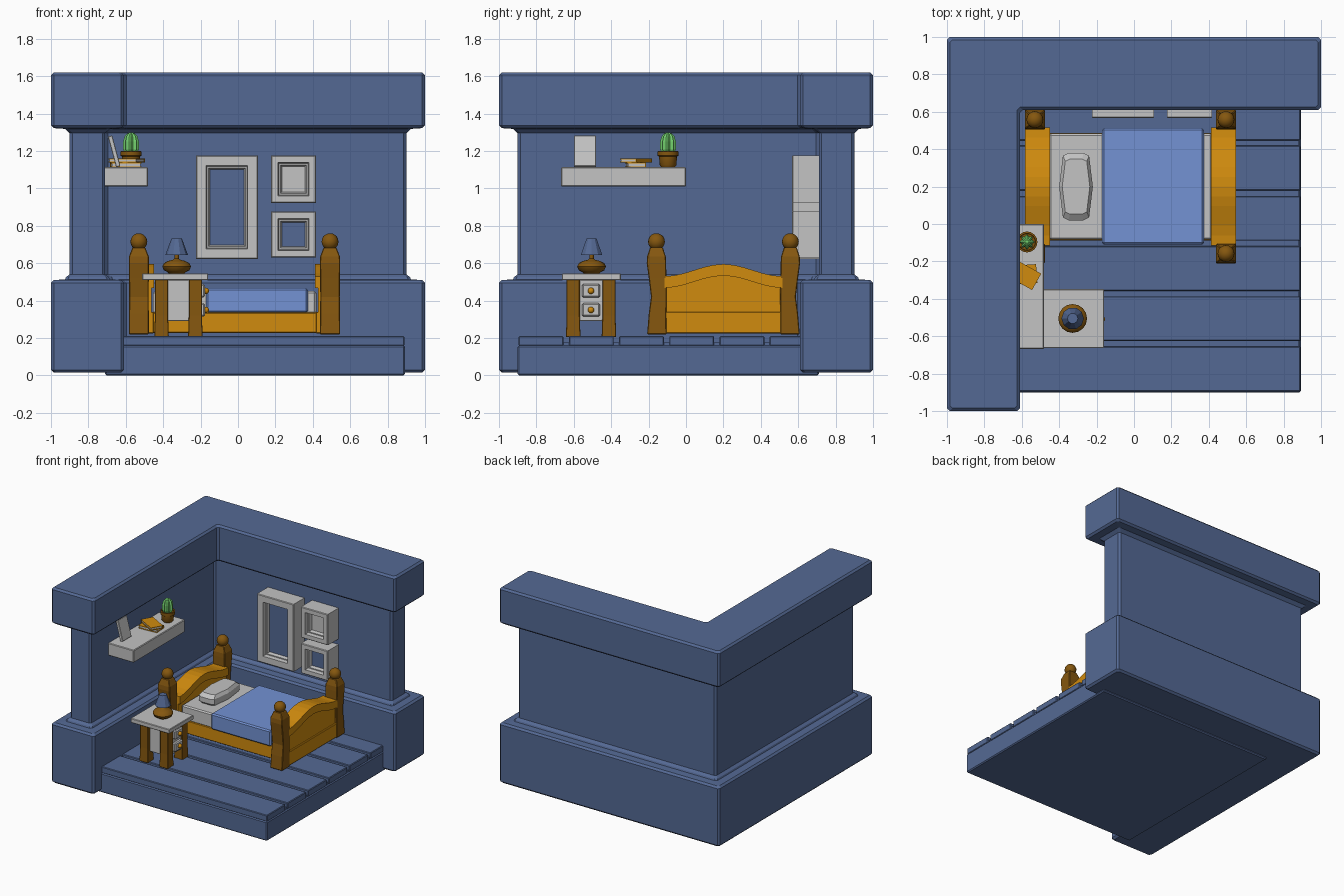
import bpy, bmesh, math
from mathutils import Vector, Matrix

if "Cube" in bpy.data.objects:
    bpy.data.objects.remove(bpy.data.objects["Cube"])


def mat(name, rgb):
    m = bpy.data.materials.new(name)
    lin = [((c / 255 + 0.055) / 1.055) ** 2.4 if c > 10 else c / 255 / 12.92 for c in rgb]
    m.diffuse_color = (*lin, 1)
    m.use_nodes = True
    m.node_tree.nodes["Principled BSDF"].inputs["Base Color"].default_value = m.diffuse_color
    return m


WALL = mat("slate_blue", (84, 105, 148))
WHITE = mat("light_grey", (195, 195, 195))
ORANGE = mat("honey_wood", (208, 139, 14))
BROWN = mat("dark_wood", (133, 87, 15))
BLUE = mat("blanket_blue", (115, 146, 211))
GREEN = mat("cactus_green", (115, 208, 110))


def finish(name, bm, m, bevel=0.0, smooth=False):
    bmesh.ops.recalc_face_normals(bm, faces=bm.faces)
    me = bpy.data.meshes.new(name)
    bm.to_mesh(me)
    bm.free()
    me.materials.append(m)
    ob = bpy.data.objects.new(name, me)
    bpy.context.collection.objects.link(ob)
    if bevel:
        b = ob.modifiers.new("bevel", 'BEVEL')
        b.width, b.segments, b.limit_method = bevel, 1, 'ANGLE'
    if smooth:
        bpy.ops.object.select_all(action='DESELECT')
        ob.select_set(True)
        bpy.context.view_layer.objects.active = ob
        bpy.ops.object.shade_smooth_by_angle(angle=math.radians(40))
    return ob


def loft(name, rings, m, bevel=0.0, smooth=False):
    """Skin equal-length rings of points and cap both ends."""
    bm = bmesh.new()
    vs = [[bm.verts.new(p) for p in r] for r in rings]
    n = len(vs[0])
    for a, b in zip(vs, vs[1:]):
        for i in range(n):
            j = (i + 1) % n
            bm.faces.new((a[i], a[j], b[j], b[i]))
    bm.faces.new(vs[0][::-1])
    bm.faces.new(vs[-1])
    return finish(name, bm, m, bevel, smooth)


def box(name, x, y, z, m, bevel=0.004):
    ring = lambda h: [(x[0], y[0], h), (x[1], y[0], h), (x[1], y[1], h), (x[0], y[1], h)]
    return loft(name, [ring(z[0]), ring(z[1])], m, bevel)


def lathe(name, c, prof, m, n=16, rib=1.0, smooth=True):
    rings = [[(c[0] + r * (rib if i % 2 else 1) * math.cos(2 * math.pi * i / n),
               c[1] + r * (rib if i % 2 else 1) * math.sin(2 * math.pi * i / n), z)
              for i in range(n)] for r, z in prof]
    return loft(name, rings, m, 0, smooth)


def ball(name, c, r, m):
    bm = bmesh.new()
    bmesh.ops.create_uvsphere(bm, u_segments=16, v_segments=10, radius=r)
    bmesh.ops.translate(bm, vec=c, verts=bm.verts)
    return finish(name, bm, m, 0, True)


# L-shaped wall: plinth, thin middle and cap in one offset profile
def l_ring(o, z, c=0.015):
    e, i, k = 0.9 + o, 0.71 - o, 0.71 - o
    pts = [Vector(p) for p in ((-e, -e), (-i, -e), (-i, k), (e, k), (e, e), (-e, e))]
    out = []
    for a, p, b in zip(pts[-1:] + pts[:-1], pts, pts[1:] + pts[:1]):
        for q in (a, b):
            s = p + (q - p).normalized() * c
            out.append((s.x, s.y, z))
    return out


wall_profile = [(0.085, 0.015), (0.1, 0.03), (0.1, 0.495), (0.085, 0.51), (0.025, 0.513),
                (0.02, 0.525), (0, 0.54), (0, 1.295), (0.025, 1.318), (0.085, 1.322),
                (0.1, 1.337), (0.1, 1.605), (0.085, 1.62)]
loft("corner_wall", [l_ring(o, z) for o, z in wall_profile], WALL)

# Floor slab and planks
box("floor_slab", (-0.71, 0.893), (-0.9, 0.71), (0, 0.16), WALL, 0.008)
for i in range(6):
    y = -0.895 + i * 0.2685
    box(f"floor_plank_{i}", (-0.7, 0.89), (y, y + 0.24), (0.158, 0.21), WALL, 0.005)
box("plank_underlay", (-0.7, 0.88), (-0.88, 0.7), (0.15, 0.175), WALL, 0)

# Bed posts with ball finials
CY = 0.2
for ex, cx in (("head", -0.53), ("foot", 0.492)):
    for s, side in ((-1, "front"), (1, "back")):
        rings = []
        for z, off, hw, hx in ((0.22, 0.356, 0.052, 0.054), (0.33, 0.352, 0.047, 0.053),
                               (0.42, 0.345, 0.042, 0.052), (0.52, 0.352, 0.047, 0.053),
                               (0.60, 0.358, 0.052, 0.054), (0.635, 0.358, 0.050, 0.053),
                               (0.685, 0.358, 0.034, 0.034)):
            cy = CY + s * off
            rings.append([(cx + a * hx, cy + b * hw, z)
                          for a, b in ((-1, -1), (1, -1), (1, 1), (-1, 1))])
        loft(f"{ex}_post_{side}", rings, BROWN, 0.004)
        ball(f"{ex}_finial_{side}", (cx, CY + s * 0.358, 0.715), 0.045, BROWN)


# Arched end boards: thick arched rail, thin panel, bottom rail
def arch(t):
    return 0.53 + 0.065 * (0.5 + 0.5 * math.cos(math.pi * t))


def arched(name, x0, x1, hw, low, top, m):
    ts = [-1 + i / 6 for i in range(13)]
    up = [(CY + t * hw, arch(t) + top) for t in ts]
    dn = [(CY + t * hw, low if low else arch(t) - 0.062) for t in reversed(ts)]
    loft(name, [[(x, y, z) for y, z in up + dn] for x in (x0, x1)], m)


for ex, x0, x1 in (("head", -0.582, -0.448), ("foot", 0.413, 0.545)):
    arched(ex + "_arch_rail", x0, x1, 0.315, None, 0, ORANGE)
    arched(ex + "_panel", x0 + 0.015, x1 - 0.015, 0.315, 0.3, -0.03, ORANGE)
    box(ex + "_bottom_rail", (x0 + 0.003, x1 - 0.003), (CY - 0.315, CY + 0.315), (0.225, 0.34), ORANGE)

# Bed base, mattress, blanket, pillow
box("bed_side_rails", (-0.48, 0.44), (-0.087, 0.487), (0.228, 0.335), ORANGE)
box("mattress", (-0.455, 0.42), (-0.084, 0.484), (0.33, 0.45), WHITE, 0.01)
box("blanket", (-0.17, 0.374), (-0.11, 0.512), (0.335, 0.466), BLUE, 0.01)
half = [(0.04, -0.18), (0.07, -0.165), (0.09, 0), (0.07, 0.165), (0.04, 0.18)]
outline = half + [(-x, -y) for x, y in half]
loft("pillow", [[(-0.31 + x * s, CY + y * s, z) for x, y in outline]
                for s, z in ((0.9, 0.445), (1, 0.465), (1, 0.505), (0.82, 0.53))], WHITE)

# Bedside table
box("table_top", (-0.513, -0.16), (-0.663, -0.348), (0.51, 0.546), WHITE)
for lx in (-0.409, -0.228):
    for ly in (-0.603, -0.412):
        loft("table_leg", [[(lx + a * h, ly + b * h, z) for a, b in ((-1, -1), (1, -1), (1, 1), (-1, 1))]
                           for z, h in ((0.205, 0.039), (0.32, 0.035), (0.512, 0.035))], BROWN, 0.003)
box("table_cabinet", (-0.42, -0.205), (-0.61, -0.405), (0.29, 0.512), WHITE)
for z in (0.35, 0.452):
    box("drawer_front", (-0.21, -0.177), (-0.557, -0.459), (z - 0.036, z + 0.036), WHITE, 0.008)
    ball("drawer_knob", (-0.172, -0.508, z), 0.017, ORANGE)

# Table lamp
L = (-0.328, -0.505)
lathe("lamp_base", L, [(0.042, 0.545), (0.05, 0.553), (0.068, 0.562), (0.077, 0.582), (0.068, 0.6),
                       (0.045, 0.612), (0.02, 0.618), (0.012, 0.625), (0.012, 0.68)], BROWN)
lathe("lamp_shade", L, [(0.06, 0.645), (0.028, 0.732)], WALL, 10, 1, False)

# Wall shelf
box("wall_shelf", (-0.715, -0.481), (-0.668, 0.0), (1.01, 1.113), WHITE, 0.005)

# Potted cactus
P = (-0.572, -0.096)
lathe("cactus_pot", P, [(0.036, 1.112), (0.045, 1.125), (0.048, 1.17), (0.056, 1.175), (0.056, 1.198),
                        (0.046, 1.2), (0.044, 1.188)], BROWN)
lathe("cactus", P, [(0.03, 1.18), (0.042, 1.21), (0.042, 1.25), (0.034, 1.278), (0.02, 1.293),
                    (0.006, 1.299)], GREEN, 16, 0.72, False)


# Stacked books: covers, spine and pages
def book(name, c, z, l, w, h, ang):
    def part(nm, x, y, zz, m):
        ob = box(f"{name}_{nm}", x, y, zz, m, 0)
        ob.matrix_world = Matrix.Translation((c[0], c[1], z)) @ Matrix.Rotation(ang, 4, 'Z')
    part("pages", (-l / 2 + 0.004, l / 2 - 0.004), (-w / 2 + 0.004, w / 2 - 0.004), (0.002, h - 0.002), WHITE)
    part("lower_cover", (-l / 2, l / 2), (-w / 2, w / 2), (0, 0.005), ORANGE)
    part("upper_cover", (-l / 2, l / 2), (-w / 2, w / 2), (h - 0.005, h), ORANGE)
    part("spine", (-l / 2, l / 2), (w / 2 - 0.005, w / 2), (0, h), ORANGE)


book("lower_book", (-0.6, -0.27), 1.113, 0.16, 0.1, 0.024, math.radians(4))
book("upper_book", (-0.595, -0.268), 1.138, 0.17, 0.1, 0.022, math.radians(-29))

# Leaning photo stand on the shelf
stand = box("leaning_photo", (-0.012, 0.012), (-0.058, 0.058), (0, 0.17), WHITE, 0.003)
stand.matrix_world = Matrix.Translation((-0.64, -0.54, 1.116)) @ Matrix.Rotation(math.radians(-15), 4, 'Y')


# Deep picture frames on the back wall
def picture(name, x0, x1, z0, z1, b, canvas):
    bm = bmesh.new()
    steps = [(0, 0.715), (0, 0.572), (0.005, 0.567), (b, 0.567), (b + 0.004, 0.6),
             (b + 0.012, 0.6), (b + 0.02, 0.625)]
    rs = [[bm.verts.new(p) for p in ((x0 + i, y, z0 + i), (x1 - i, y, z0 + i),
                                     (x1 - i, y, z1 - i), (x0 + i, y, z1 - i))] for i, y in steps]
    for a, c in zip(rs, rs[1:]):
        for i in range(4):
            j = (i + 1) % 4
            bm.faces.new((a[i], a[j], c[j], c[i]))
    face = bm.faces.new(rs[-1])
    bm.faces.new(rs[0][::-1])
    face.material_index = 1
    ob = finish(name, bm, WHITE)
    ob.data.materials.append(canvas)


picture("tall_picture", -0.225, 0.107, 0.622, 1.176, 0.055, WALL)
picture("upper_picture", 0.176, 0.417, 0.922, 1.176, 0.038, WHITE)
picture("lower_picture", 0.176, 0.417, 0.63, 0.876, 0.038, WALL)
